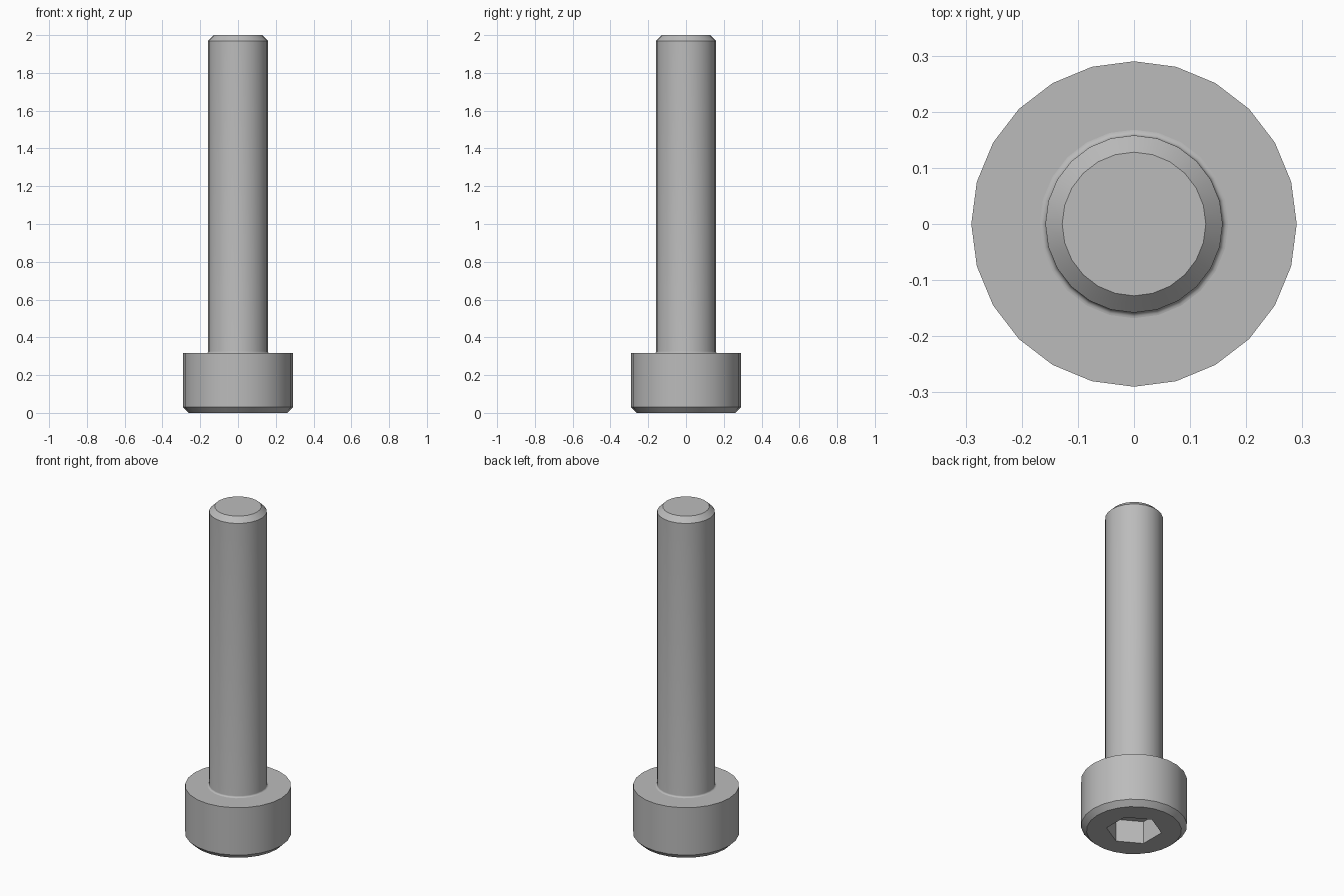
import bpy, bmesh
from math import cos, sin, pi, radians

SEGMENTS = 24
HEAD_R, SHAFT_R, HEAD_H, TOP = 0.29, 0.158, 0.316, 2.0
CHAMFER, FILLET = 0.03, 0.01
SOCKET_APOTHEM, SOCKET_DEPTH = 0.132, 0.137

if "Cube" in bpy.data.objects:
    bpy.data.objects.remove(bpy.data.objects["Cube"], do_unlink=True)

steel = bpy.data.materials.new("grey steel")
steel.use_nodes = True
color = (0.5, 0.5, 0.5, 1)
steel.diffuse_color = color
steel.node_tree.nodes["Principled BSDF"].inputs["Base Color"].default_value = color


def round_shape(radius):
    return lambda angle: radius


def hex_shape(apothem):
    # corners lie on the y axis
    return lambda angle: apothem / cos(angle % (pi / 3) - (0 if angle % (pi / 3) < pi / 6 + 1e-6 else pi / 3))


def lathe(name, rings, cap_start=False, cap_end=False):
    """Skin a stack of (shape, height) rings, listed from bottom to top of the skin."""
    bm = bmesh.new()
    angles = [2 * pi * i / SEGMENTS for i in range(SEGMENTS)]
    loops = [[bm.verts.new((shape(a) * cos(a), shape(a) * sin(a), z)) for a in angles]
             for shape, z in rings]
    for low, high in zip(loops, loops[1:]):
        for i in range(SEGMENTS):
            j = (i + 1) % SEGMENTS
            bm.faces.new((low[i], low[j], high[j], high[i]))
    if cap_start:
        bm.faces.new(loops[0][::-1])
    if cap_end:
        bm.faces.new(loops[-1])
    mesh = bpy.data.meshes.new(name)
    bm.to_mesh(mesh)
    bm.free()
    mesh.materials.append(steel)
    obj = bpy.data.objects.new(name, mesh)
    bpy.context.collection.objects.link(obj)
    bpy.ops.object.select_all(action="DESELECT")
    obj.select_set(True)
    bpy.context.view_layer.objects.active = obj
    bpy.ops.object.shade_smooth_by_angle(angle=radians(30))
    return obj


# Head: socket floor, socket wall, underside, chamfer, side and shoulder
lathe("screw_head", [
    (hex_shape(SOCKET_APOTHEM), SOCKET_DEPTH),
    (hex_shape(SOCKET_APOTHEM), 0),
    (round_shape(HEAD_R - CHAMFER), 0),
    (round_shape(HEAD_R), CHAMFER),
    (round_shape(HEAD_R), HEAD_H),
    (round_shape(SHAFT_R + FILLET), HEAD_H),
], cap_start=True)

# Shaft: small fillet at the shoulder, straight body, chamfered tip
steps = 5
fillet = [(round_shape(SHAFT_R + FILLET * (1 - sin(k * pi / 2 / steps))),
           HEAD_H + FILLET * (1 - cos(k * pi / 2 / steps))) for k in range(steps + 1)]
lathe("screw_shaft", fillet + [
    (round_shape(SHAFT_R), TOP - CHAMFER),
    (round_shape(SHAFT_R - CHAMFER), TOP),
], cap_end=True)
